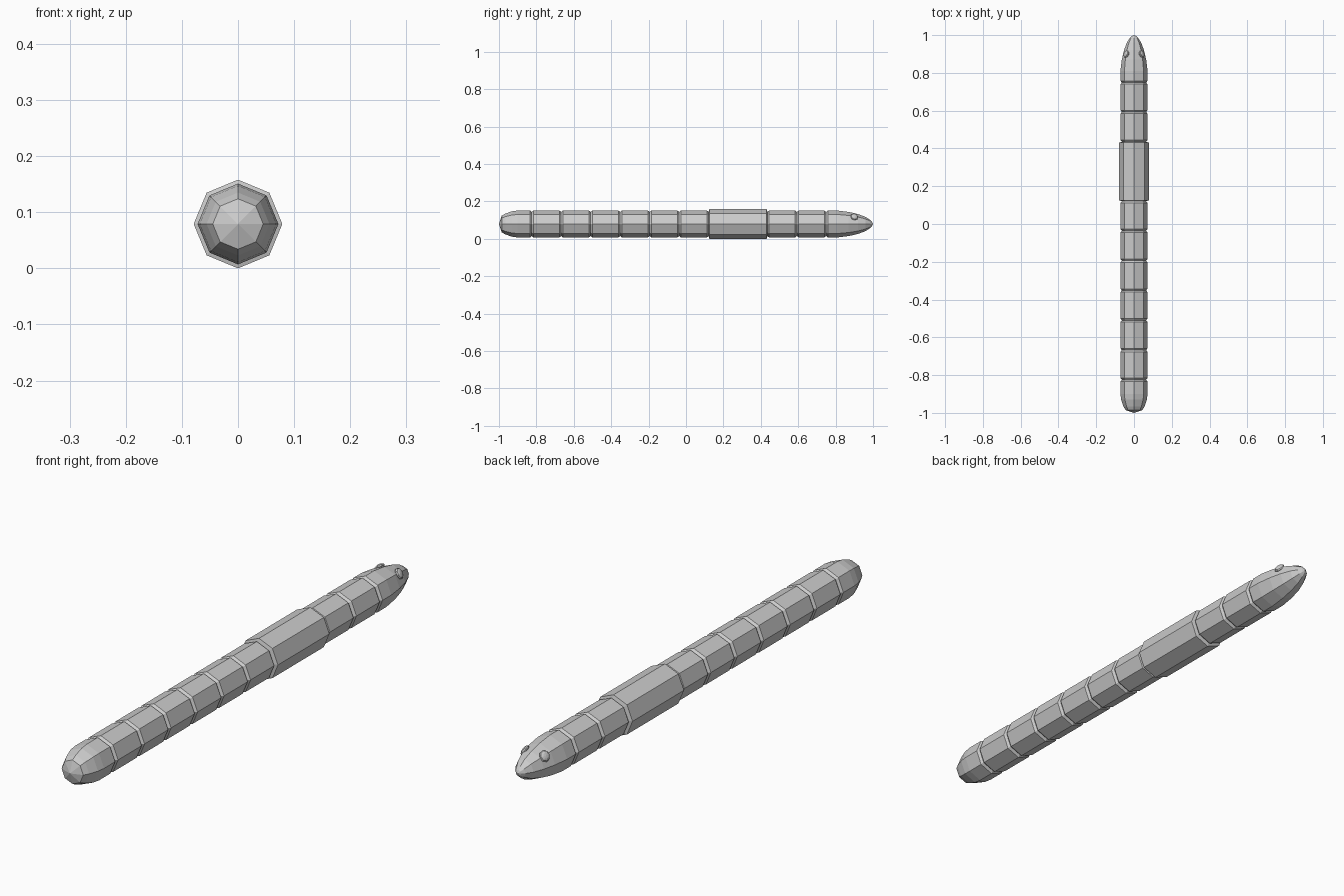
import bpy, bmesh
from math import sin, cos, tau
from mathutils import Matrix, Vector

if "Cube" in bpy.data.objects:
    bpy.data.objects.remove(bpy.data.objects["Cube"])

CZ = 0.079
SIDES = 8


def lathe(name, profile):
    """Eight-sided body of rings (y, radius) along the y axis; radius 0 makes a tip."""
    bm = bmesh.new()
    rings = []
    for y, r in profile:
        n = SIDES if r > 0 else 1
        rings.append([bm.verts.new((r * cos(tau * i / SIDES), y, CZ + r * sin(tau * i / SIDES)))
                      for i in range(n)])
    for a, b in zip(rings, rings[1:]):
        for i in range(SIDES):
            j = (i + 1) % SIDES
            q = [a[i % len(a)], a[j % len(a)], b[j % len(b)], b[i % len(b)]]
            bm.faces.new(list(dict.fromkeys(q)))
    bmesh.ops.recalc_face_normals(bm, faces=bm.faces)
    me = bpy.data.meshes.new(name)
    bm.to_mesh(me)
    bm.free()
    ob = bpy.data.objects.new(name, me)
    bpy.context.collection.objects.link(ob)
    return ob


R, GROOVE, SADDLE, CH = 0.072, 0.064, 0.079, 0.009


def segment(y0, y1, r):
    # groove, chamfer, straight wall, chamfer
    return [(y0, GROOVE), (y0 + CH, r), (y1 - CH, r)]


# rounded tail
profile = [(-1.0, 0), (-0.985, 0.045), (-0.965, 0.056), (-0.93, 0.068), (-0.90, R), (-0.834, R)]

# rear segments
START, END = -0.825, 0.121
step = (END - START) / 6
for k in range(6):
    profile += segment(START + k * step, START + (k + 1) * step, R)

# thick saddle band
profile += [(0.121, GROOVE), (0.125, SADDLE), (0.431, SADDLE)]

# front segments
profile += segment(0.435, 0.593, R) + segment(0.593, 0.749, R)

# tapered head
profile += [(0.749, GROOVE), (0.758, R), (0.81, R), (0.87, 0.0645), (0.92, 0.053),
            (0.96, 0.038), (0.985, 0.022), (0.995, 0.011), (1.0, 0)]
lathe("worm_body", profile)

# eyes: small flattened domes on the upper sides of the head
for side, label in ((1, "right"), (-1, "left")):
    bm = bmesh.new()
    bmesh.ops.create_uvsphere(bm, u_segments=8, v_segments=6, radius=1)
    bm.transform(Matrix.Diagonal((0.021, 0.021, 0.010, 1)))
    normal = Vector((side * 0.85, 0.25, 0.55))
    bm.transform(Matrix.Translation((side * 0.041, 0.9, 0.117)) @
                 normal.to_track_quat('Z', 'Y').to_matrix().to_4x4())
    me = bpy.data.meshes.new("eye_" + label)
    bm.to_mesh(me)
    bm.free()
    bpy.context.collection.objects.link(bpy.data.objects.new("eye_" + label, me))
